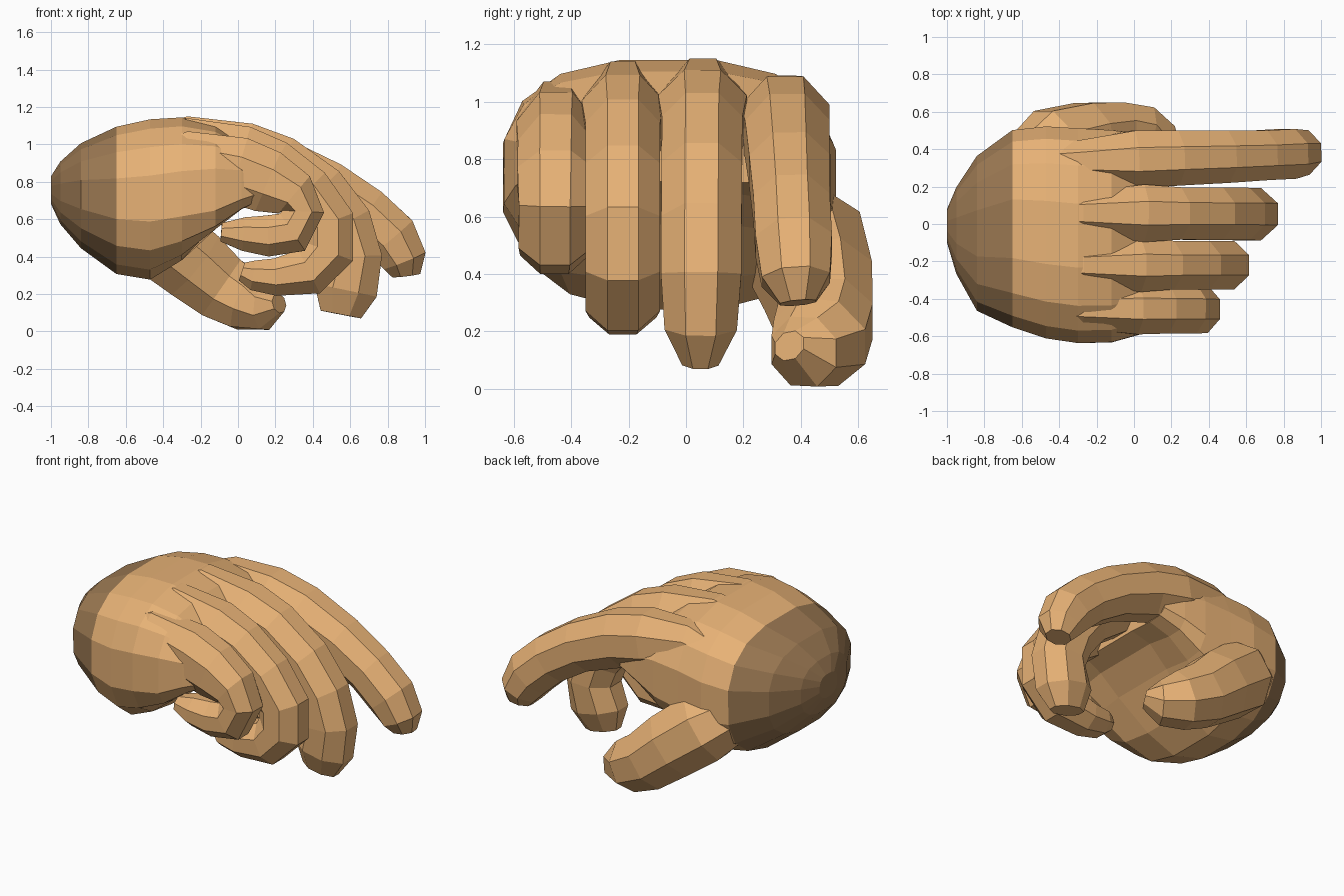
import bpy, bmesh, math
from mathutils import Vector


def material(name, rgb):
    m = bpy.data.materials.new(name)
    m.diffuse_color = (*rgb, 1)
    return m


skin = material("tan skin", (0.82, 0.455, 0.185))
cuff = material("brown cuff", (0.33, 0.19, 0.085))


def skin_rings(name, rings):
    """Join a row of vertex rings into a closed, flat-shaded object."""
    bm = bmesh.new()
    loops = [[bm.verts.new(p) for p in ring] for ring in rings]
    n = len(loops[0])
    for a, b in zip(loops, loops[1:]):
        for i in range(n):
            j = (i + 1) % n
            bm.faces.new((a[i], a[j], b[j], b[i]))
    bm.faces.new(loops[0])
    bm.faces.new(loops[-1])
    bmesh.ops.recalc_face_normals(bm, faces=bm.faces)
    mesh = bpy.data.meshes.new(name)
    bm.to_mesh(mesh)
    bm.free()
    mesh.materials.append(skin)
    obj = bpy.data.objects.new(name, mesh)
    bpy.context.collection.objects.link(obj)
    return obj


def digit(name, path, sides=8):
    """Octagonal tube; path rows are x, y, z, half width, half thickness."""
    pts = [Vector(p[:3]) for p in path]
    k = 1 / math.cos(math.pi / sides)
    rings = []
    for i, (p, row) in enumerate(zip(pts, path)):
        t = (pts[min(i + 1, len(pts) - 1)] - pts[max(i - 1, 0)]).normalized()
        side = Vector((0, 1, 0))
        side = (side - t * side.dot(t)).normalized()
        up = t.cross(side)
        ring = []
        for s in range(sides):
            a = 2 * math.pi * (s + 0.5) / sides
            ring.append(p + side * math.cos(a) * row[3] * k + up * math.sin(a) * row[4] * k)
        rings.append(ring)
    return skin_rings(name, rings)


def finger(name, y0, y1, width, path):
    """Finger curling in the xz plane; path rows are x, z, half thickness, width scale."""
    n = len(path) - 1
    return digit(name, [(x, y0 + (y1 - y0) * i / n, z, width * s, t)
                        for i, (x, z, t, s) in enumerate(path)])


# Palm: rounded sections along x (x, y min, y max, z min, z max, hollow, roundness below)
sections = [
    (-1.00, -0.10, 0.08, 0.68, 0.83, 0, 0.85), (-0.95, -0.27, 0.20, 0.57, 0.91, 0, 0.85),
    (-0.84, -0.47, 0.37, 0.44, 1.01, 0, 0.85), (-0.65, -0.56, 0.51, 0.30, 1.10, 0, 0.85),
    (-0.47, -0.62, 0.53, 0.27, 1.14, 0.0, 0.8), (-0.30, -0.645, 0.52, 0.32, 1.15, 0.06, 0.75),
    (-0.12, -0.64, 0.51, 0.43, 1.11, 0.16, 0.6), (0.02, -0.60, 0.49, 0.57, 1.02, 0.13, 0.55),
    (0.15, -0.55, 0.46, 0.67, 0.93, 0.06, 0.55)]
rings = []
for x, ya, yb, za, zb, hollow, low in sections:
    ring = []
    for s in range(16):
        a = 2 * math.pi * (s + 0.5) / 16
        c, d = math.cos(a), math.sin(a)
        power = 0.75 if d > 0 else low
        c = math.copysign(abs(c) ** power, c)
        d = math.copysign(abs(d) ** power, d)
        z = (za + zb) / 2 + d * (zb - za) / 2
        if d < 0:
            z += hollow * (1 - c * c)
        ring.append((x, (ya + yb) / 2 + c * (yb - ya) / 2, z))
    rings.append(ring)
palm = skin_rings("palm", rings)

# Darker wrist end
palm.data.materials.append(cuff)
for f in palm.data.polygons:
    f.material_index = int(f.center.x < -0.65)

# Fingers, from the straightest to the most curled
finger("index_finger", 0.33, 0.39, 0.14, [
    (-0.45, 0.92, 0.10, 0.7), (-0.28, 0.955, 0.135, 0.8), (0.0, 0.92, 0.17, 1.1),
    (0.22, 0.87, 0.165, 1.05),
    (0.48, 0.76, 0.15, 1), (0.68, 0.63, 0.145, 0.95), (0.82, 0.50, 0.145, 0.95),
    (0.89, 0.38, 0.12, 0.85), (0.90, 0.30, 0.075, 0.45)])
finger("middle_finger", 0.06, 0.05, 0.14, [
    (-0.45, 1.00, 0.10, 0.6), (-0.28, 1.02, 0.13, 0.8), (0.04, 0.96, 0.155, 1.1),
    (0.22, 0.89, 0.16, 1),
    (0.43, 0.74, 0.16, 1), (0.56, 0.57, 0.16, 1), (0.615, 0.40, 0.155, 1),
    (0.575, 0.22, 0.17, 0.9), (0.55, 0.09, 0.11, 0.45)])
finger("ring_finger", -0.22, -0.22, 0.13, [
    (-0.45, 0.99, 0.10, 0.6), (-0.28, 1.01, 0.13, 0.8), (0.02, 0.94, 0.16, 1.1),
    (0.18, 0.87, 0.16, 1),
    (0.36, 0.74, 0.15, 1), (0.48, 0.58, 0.145, 1), (0.48, 0.43, 0.145, 1),
    (0.38, 0.32, 0.13, 1), (0.20, 0.29, 0.10, 0.9), (0.08, 0.30, 0.08, 0.75),
    (0.02, 0.32, 0.05, 0.45)])
finger("little_finger", -0.45, -0.46, 0.12, [
    (-0.45, 0.90, 0.10, 0.7), (-0.28, 0.93, 0.14, 0.9), (0.0, 0.86, 0.18, 1.15),
    (0.16, 0.80, 0.17, 1.1),
    (0.30, 0.73, 0.13, 1.1), (0.35, 0.64, 0.11, 1.05), (0.29, 0.53, 0.12, 1.05),
    (0.16, 0.51, 0.11, 1), (0.03, 0.52, 0.09, 0.9), (-0.09, 0.53, 0.05, 0.5)])

# Thumb sweeping out of the heel of the palm, underneath the index finger
digit("thumb", [
    (-0.60, 0.28, 0.62, 0.16, 0.16), (-0.42, 0.41, 0.50, 0.21, 0.21),
    (-0.24, 0.46, 0.36, 0.19, 0.20), (-0.09, 0.485, 0.235, 0.165, 0.18),
    (0.04, 0.465, 0.165, 0.165, 0.16), (0.15, 0.41, 0.13, 0.13, 0.12),
    (0.22, 0.36, 0.15, 0.06, 0.05)])
